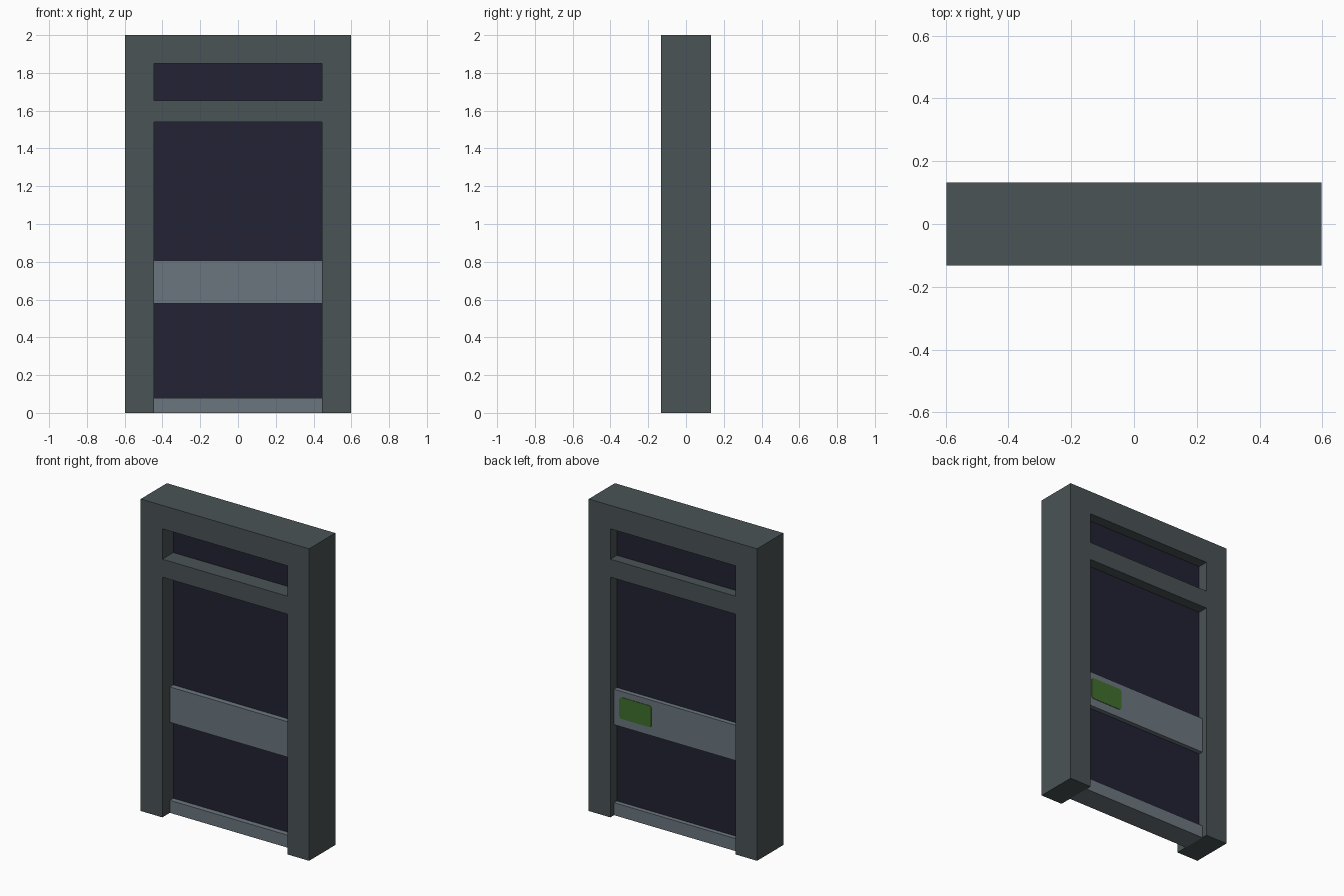
import bpy, bmesh, math

if "Cube" in bpy.data.objects:
    bpy.data.objects.remove(bpy.data.objects["Cube"])


def material(name, rgb):
    m = bpy.data.materials.new(name)
    lin = [(c / 255 / 12.92) if c / 255 <= 0.04045 else ((c / 255 + 0.055) / 1.055) ** 2.4 for c in rgb]
    m.diffuse_color = (*lin, 1)
    m.use_nodes = True
    m.node_tree.nodes["Principled BSDF"].inputs["Base Color"].default_value = m.diffuse_color
    return m


frame_grey = material("dark frame grey", (74, 83, 85))
rail_grey = material("light rail grey", (107, 118, 126))
glass_navy = material("dark navy glass", (34, 34, 52))
lock_green = material("lock green", (64, 112, 45))


def prism(name, outline, y0, y1, mat):
    """Extrude an x-z outline from y0 to y1."""
    bm = bmesh.new()
    face = bm.faces.new([bm.verts.new((x, y0, z)) for x, z in outline])
    ext = bmesh.ops.extrude_face_region(bm, geom=[face])
    for v in ext["geom"]:
        if isinstance(v, bmesh.types.BMVert):
            v.co.y = y1
    bmesh.ops.recalc_face_normals(bm, faces=bm.faces)
    me = bpy.data.meshes.new(name)
    bm.to_mesh(me)
    bm.free()
    me.materials.append(mat)
    ob = bpy.data.objects.new(name, me)
    bpy.context.collection.objects.link(ob)
    return ob


def rect(x0, x1, z0, z1):
    return [(x0, z0), (x1, z0), (x1, z1), (x0, z1)]


def rounded(x0, x1, z0, z1, r, n=3):
    pts = []
    for cx, cz, start in ((x1 - r, z1 - r, 0), (x0 + r, z1 - r, 90),
                          (x0 + r, z0 + r, 180), (x1 - r, z0 + r, 270)):
        for i in range(n + 1):
            a = math.radians(start + 90 * i / n)
            pts.append((cx + r * math.cos(a), cz + r * math.sin(a)))
    return pts


W, IN, D = 0.597, 0.444, 0.1325   # outer half width, opening half width, half depth

# Door frame: posts and head in one U-shaped piece, plus the transom bar
prism("door_frame", [(-W, 0), (-IN, 0), (-IN, 1.85), (IN, 1.85),
                     (IN, 0), (W, 0), (W, 2), (-W, 2)], -D, D, frame_grey)
prism("transom_bar", rect(-IN, IN, 1.54, 1.655), -D, D, frame_grey)

# Glass panes, set slightly towards the back
for name, z0, z1 in (("transom_glass", 1.655, 1.85),
                     ("upper_door_glass", 0.807, 1.54),
                     ("lower_door_glass", 0.08, 0.58)):
    prism(name, rect(-IN, IN, z0, z1), -0.021, 0.066, glass_navy)

# Door rails
for name, z0, z1 in (("middle_rail", 0.58, 0.807), ("bottom_rail", 0, 0.08)):
    prism(name, rect(-IN, IN, z0, z1), -0.056, 0.095, rail_grey)

# Green lock plate on the back of the middle rail
prism("lock_plate", rounded(0.178, 0.405, 0.632, 0.770, 0.015), 0.095, 0.098, lock_green)
